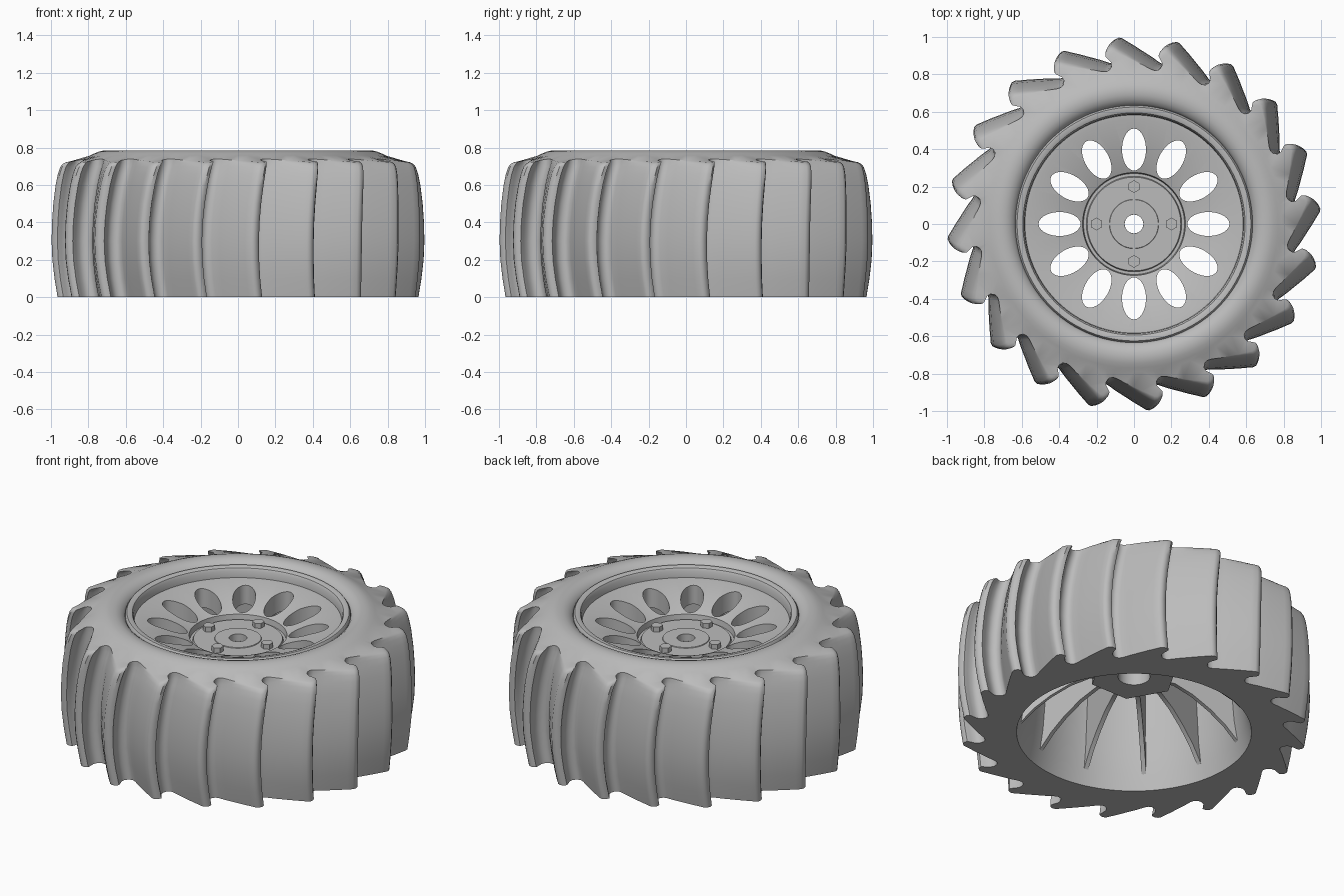
import bpy, bmesh
from math import sin, cos, pi, radians

old = bpy.data.objects.get("Cube")
if old:
    bpy.data.objects.remove(old)

# Single plain grey material
grey = bpy.data.materials.new("plain grey")
grey.use_nodes = True
GREY = (0.5, 0.5, 0.5, 1)
grey.diffuse_color = GREY
grey.node_tree.nodes["Principled BSDF"].inputs["Base Color"].default_value = GREY


def polar(r, a, z):
    return (r * cos(a), r * sin(a), z)


def circle(radius, sides, phase=0.0, z=0.0):
    return [polar(radius, phase + 2 * pi * i / sides, z) for i in range(sides)]


def add_ring(bm, points):
    return [bm.verts.new(p) for p in points]


def bridge(bm, a, b):
    n = len(a)
    for i in range(n):
        j = (i + 1) % n
        bm.faces.new((a[i], a[j], b[j], b[i]))


def fill_between(bm, outer, inner, direction):
    """Triangulate the flat area between two loops."""
    edges = []
    for loop in (outer, inner):
        for i, v in enumerate(loop):
            w = loop[(i + 1) % len(loop)]
            edges.append(bm.edges.get((v, w)) or bm.edges.new((v, w)))
    bmesh.ops.triangle_fill(bm, use_beauty=True, use_dissolve=False,
                            edges=edges, normal=(0, 0, direction))


def smooth(obj, angle=35):
    bpy.ops.object.select_all(action='DESELECT')
    obj.select_set(True)
    bpy.context.view_layer.objects.active = obj
    bpy.ops.object.shade_smooth_by_angle(angle=radians(angle))


def finish(name, bm, angle=35):
    bmesh.ops.recalc_face_normals(bm, faces=bm.faces)
    mesh = bpy.data.meshes.new(name)
    bm.to_mesh(mesh)
    bm.free()
    mesh.materials.append(grey)
    obj = bpy.data.objects.new(name, mesh)
    bpy.context.scene.collection.objects.link(obj)
    smooth(obj, angle)
    return obj


def lathe(name, profile, segments=96):
    """Revolve a closed loop of (radius, height) points about z."""
    bm = bmesh.new()
    rings = [add_ring(bm, circle(r, segments, 0, z)) for r, z in profile]
    for k, ring in enumerate(rings):
        bridge(bm, ring, rings[(k + 1) % len(rings)])
    return finish(name, bm)


def prism(bm, outline, height, offset=(0, 0, 0)):
    """Extrude a flat outline of 3D points straight up."""
    ox, oy, oz = offset
    low = add_ring(bm, [(x + ox, y + oy, z + oz) for x, y, z in outline])
    high = add_ring(bm, [(x + ox, y + oy, z + oz + height) for x, y, z in outline])
    bm.faces.new(low)
    bm.faces.new(high)
    bridge(bm, low, high)


def cut(obj, cutter):
    mod = obj.modifiers.new("cut", 'BOOLEAN')
    mod.operation = 'DIFFERENCE'
    mod.solver = 'EXACT'
    mod.object = cutter
    bpy.ops.object.select_all(action='DESELECT')
    obj.select_set(True)
    bpy.context.view_layer.objects.active = obj
    bpy.ops.object.modifier_apply(modifier=mod.name)
    smooth(obj)


# Tire tread: one hooked paddle (degrees, radius), repeated round and stacked in layers
TEETH, ROOT = 20, 0.866
tooth = [(0, 1.0), (1.2, 0.992), (1.9, 0.972), (1.2, 0.95), (0.3, 0.925), (0.2, 0.9),
         (1.0, 0.876), (2.4, 0.866), (4, 0.872), (7, 0.897), (10, 0.922), (13, 0.952),
         (15.5, 0.978), (17, 0.996)]
# Height, tip radius, extra height at the tooth root
layers = [(0, 0.97, 0), (0.1, 0.985, 0), (0.2, 0.996, 0), (0.3, 1.0, 0), (0.4, 0.998, 0),
          (0.5, 0.992, 0), (0.6, 0.981, 0), (0.66, 0.97, 0.002), (0.695, 0.959, 0.006),
          (0.712, 0.947, 0.012), (0.721, 0.93, 0.018)]
bm = bmesh.new()
rings = []
for z, tip, lift in layers:
    twist = radians(4.7) + 0.28 * (z - 0.28) ** 2
    base = max(ROOT * tip, 0.828)
    ring = []
    for t in range(TEETH):
        for a, r in tooth:
            f = (r - ROOT) / (1 - ROOT)
            ring.append(polar(base + f * (tip - base), twist + radians(18 * t + a),
                              z + lift * (1 - f)))
    rings.append(add_ring(bm, ring))
for lower, upper in zip(rings, rings[1:]):
    bridge(bm, lower, upper)
# Flat underside and rounded upper sidewall
fill_between(bm, rings[0], add_ring(bm, circle(0.66, 96)), -1)
wall = [add_ring(bm, circle(r, 96, 0, z)) for r, z in (
    (0.79, 0.758), (0.77, 0.768), (0.745, 0.778), (0.72, 0.784), (0.69, 0.783),
    (0.665, 0.775), (0.645, 0.76), (0.632, 0.742), (0.63, 0.7))]
fill_between(bm, rings[-1], wall[0], 1)
for a, b in zip(wall, wall[1:]):
    bridge(bm, a, b)
finish("paddle_tire", bm, 40)

# Rim: barrel, raised lip and dished face in one turned piece
rim = lathe("wheel_rim", [
    (0.66, 0.0), (0.635, 0.1), (0.615, 0.22), (0.6, 0.4), (0.585, 0.59),
    (0.27, 0.53), (0.05, 0.53), (0.05, 0.604), (0.13, 0.604), (0.132, 0.6),
    (0.25, 0.6), (0.255, 0.588), (0.27, 0.588), (0.275, 0.622), (0.3, 0.632),
    (0.42, 0.674), (0.56, 0.703), (0.583, 0.705), (0.586, 0.745), (0.594, 0.76),
    (0.61, 0.766), (0.625, 0.766), (0.633, 0.755), (0.64, 0.7), (0.67, 0.0)])

# Ring of oval windows through the dish
bm = bmesh.new()
for k in range(12):
    a = k * pi / 6
    oval = []
    for i in range(40):
        t = 2 * pi * i / 40
        u, v = 0.398 + 0.112 * cos(t), 0.064 * sin(t)
        oval.append((u * cos(a) - v * sin(a), u * sin(a) + v * cos(a), 0))
    prism(bm, oval, 0.4, (0, 0, 0.4))
windows = finish("window_cutter", bm)
cut(rim, windows)
bpy.data.objects.remove(windows)

# Hexagonal hub under the dish, with a stepped bore
bm = bmesh.new()
prism(bm, circle(0.25, 6), 0.2, (0, 0, 0.36))
hub = finish("hex_hub", bm)
for name, radius, low, high in (("bore_cutter", 0.05, 0.3, 0.7), ("pocket_cutter", 0.09, 0.3, 0.48)):
    bm = bmesh.new()
    prism(bm, circle(radius, 32), high - low, (0, 0, low))
    cutter = finish(name, bm)
    cut(hub, cutter)
    bpy.data.objects.remove(cutter)

# Support fins between the windows, from hub to barrel
side = [(0.2, 0.54), (0.2, 0.37), (0.25, 0.37), (0.36, 0.325), (0.47, 0.255),
        (0.56, 0.18), (0.64, 0.09), (0.61, 0.55), (0.58, 0.6), (0.28, 0.55)]
bm = bmesh.new()
for k in range(12):
    a = radians(15 + 30 * k)
    faces = []
    for s in (-0.013, 0.013):
        faces.append(add_ring(bm, [(r * cos(a) - s * sin(a), r * sin(a) + s * cos(a), z)
                                   for r, z in side]))
        bm.faces.new(faces[-1])
    bridge(bm, *faces)
finish("support_fins", bm)

# Four hexagonal wheel nuts
bm = bmesh.new()
for k in range(4):
    prism(bm, circle(0.034, 6, pi / 6), 0.04, polar(0.2, k * pi / 2, 0.59))
finish("wheel_nuts", bm)
